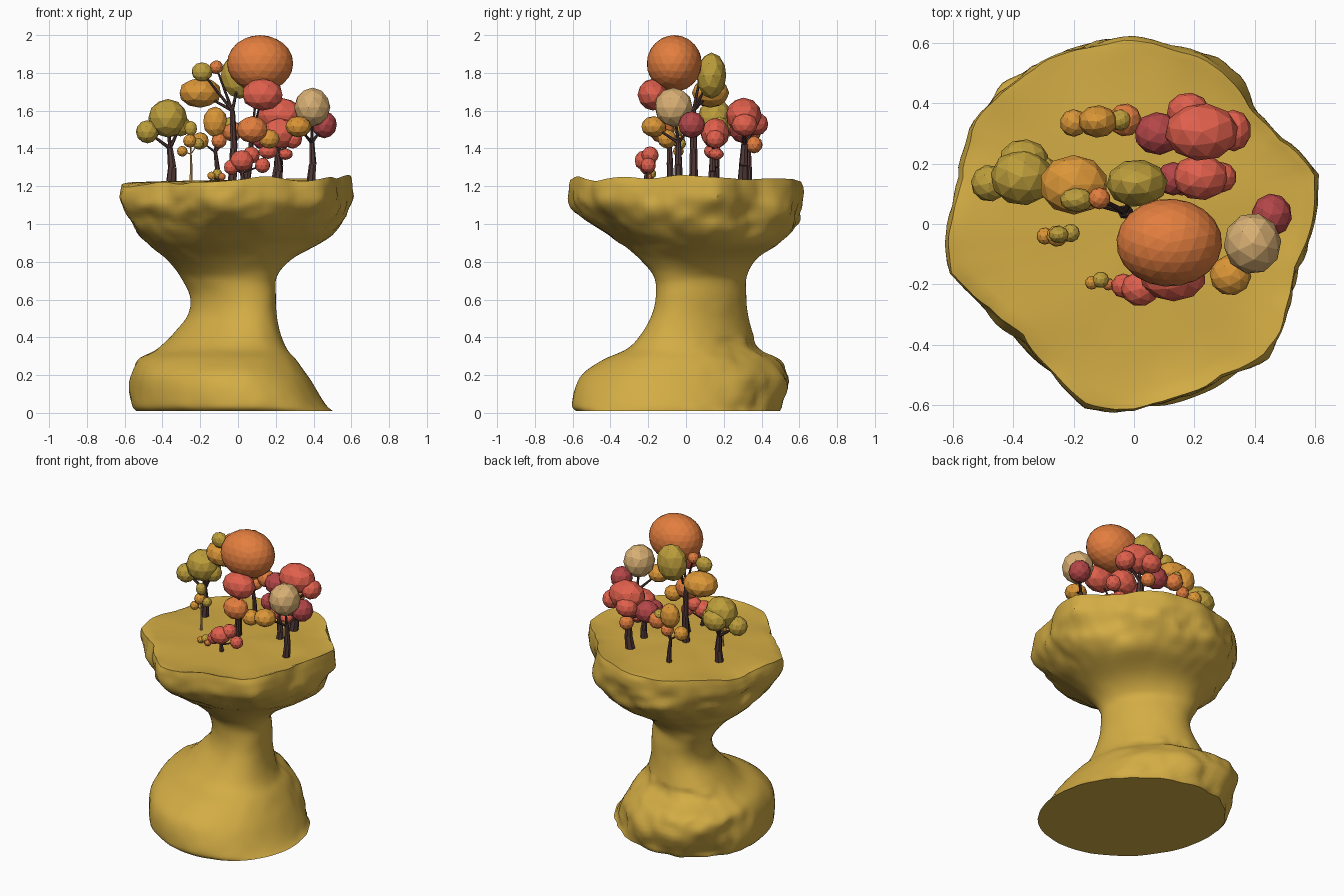
import bpy
import bmesh
import math
import random
from mathutils import Matrix, Vector, noise

random.seed(4)
cube = bpy.data.objects.get("Cube")
if cube:
    bpy.data.objects.remove(cube, do_unlink=True)


# Flat colours
def material(name, red, green, blue):
    mat = bpy.data.materials.new(name)
    mat.use_nodes = True
    colour = [(channel / 255) ** 2.2 for channel in (red, green, blue)] + [1]
    mat.diffuse_color = colour
    shader = next(n for n in mat.node_tree.nodes if n.type == "BSDF_PRINCIPLED")
    shader.inputs["Base Color"].default_value = colour
    shader.inputs["Roughness"].default_value = 0.9
    return mat


ochre = material("ochre_rock", 210, 171, 70)
bark = material("dark_bark", 82, 60, 58)
olive = material("olive_leaves", 188, 157, 62)
orange = material("orange_leaves", 226, 125, 65)
coral = material("coral_leaves", 224, 96, 78)
crimson = material("crimson_leaves", 178, 72, 74)
amber = material("amber_leaves", 218, 149, 58)
tan = material("tan_leaves", 215, 174, 115)
leaf_colours = [olive, orange, coral, crimson, amber, tan]


def add_object(name, bm, materials):
    mesh = bpy.data.meshes.new(name)
    bm.to_mesh(mesh)
    bm.free()
    for mat in materials:
        mesh.materials.append(mat)
    obj = bpy.data.objects.new(name, mesh)
    bpy.context.collection.objects.link(obj)
    return obj


def clamp(value):
    return max(0, min(1, value))


def spline(rows, t):
    """Smooth value between evenly counted rows."""
    i = min(int(t), len(rows) - 2)
    f = t - i
    picked = [rows[max(0, min(len(rows) - 1, i + k))] for k in (-1, 0, 1, 2)]
    return [b + f * (c - a + f * (2 * a - 5 * b + 4 * c - d + f * (3 * (b - c) + d - a))) / 2
            for a, b, c, d in zip(*picked)]


# Rock island: height, left, right, front and back reach of each ring
rock_rings = [
    (0.01, -.54, .50, -.58, .49), (.05, -.56, .46, -.60, .51),
    (.19, -.56, .375, -.56, .54), (.28, -.53, .31, -.44, .50),
    (.34, -.42, .26, -.31, .39), (.42, -.34, .225, -.235, .355),
    (.52, -.265, .205, -.18, .33), (.62, -.255, .20, -.16, .32),
    (.72, -.305, .205, -.17, .32), (.81, -.375, .28, -.24, .37),
    (.90, -.48, .43, -.34, .50), (1.0, -.565, .54, -.455, .60),
    (1.1, -.605, .595, -.595, .62), (1.18, -.61, .61, -.61, .61),
    (1.225, -.60, .605, -.605, .60)]
# Plateau outline, one radius every fifteen degrees
rim_radii = [.59, .62, .554, .548, .59, .60, .61, .61, .62, .62, .62, .587,
             .61, .63, .56, .52, .558, .615, .615, .595, .582, .615, .578, .555]
SIDES = 120
STEPS = 5


def rim_radius(turn):
    t = turn * len(rim_radii)
    i = int(t) % len(rim_radii)
    low, high = rim_radii[i], rim_radii[(i + 1) % len(rim_radii)]
    return low + (high - low) * (t - int(t))


def rim_height(x, y):
    return 0.035 * x - 0.005 * y + 0.035 * noise.noise(Vector((x * 4, y * 4, 7)))


def rock_point(row, turn):
    z, left, right, front, back = row
    angle = turn * math.tau
    # oval rings lean along one diagonal, most of all at the neck
    lean = 0.18 + 0.22 * clamp((z - 0.2) / 0.3) - 0.4 * clamp((z - 0.72) / 0.18)
    oval = Vector(((left + right) / 2 + math.cos(angle + lean / 2) * (right - left) / 2,
                   (front + back) / 2 + math.sin(angle - lean / 2) * (back - front) / 2))
    # the plateau outline takes over towards the top
    size = (right - left + back - front) / 4 / 0.605
    outline = Vector((math.cos(angle), math.sin(angle))) * rim_radius(turn) * size
    x, y = oval.lerp(outline, clamp((z - 0.88) / 0.25))
    # rough under the plateau and behind the foot, smooth elsewhere
    rough = 0.008 + 0.04 * clamp((z - 0.8) / 0.3) - 0.033 * clamp((z - 1.05) / 0.12)
    if z < 0.4 and y > 0:
        rough += 0.03 * min(1, y * 3)
    bump = noise.noise(Vector((x, y, z * 1.3)) * 5) + 0.5 * noise.noise(Vector((x, y, z)) * 13)
    push = 1 + rough * bump / 0.6
    if z > 1.05:
        z += rim_height(x, y) * (z - 1.05) / 0.175
    return Vector((x * push, y * push, z))


bm = bmesh.new()
rings = []
for step in range((len(rock_rings) - 1) * STEPS + 1):
    row = spline(rock_rings, step / STEPS)
    rings.append([bm.verts.new(rock_point(row, s / SIDES)) for s in range(SIDES)])
# Gently dished plateau inside the rim
rim = [v.co.copy() for v in rings[-1]]
for scale, blend, height in ((.96, .6, 1.225), (.9, .1, 1.222), (.7, 0, 1.225), (.4, 0, 1.23), (.1, 0, 1.23)):
    ring = []
    for co in rim:
        x, y = co.x * scale, co.y * scale
        wave = 0.008 * noise.noise(Vector((x * 5, y * 5, 2)))
        ring.append(bm.verts.new((x, y, height + wave + blend * (co.z - height))))
    rings.append(ring)
for lower, upper in zip(rings, rings[1:]):
    for s in range(SIDES):
        n = (s + 1) % SIDES
        bm.faces.new((lower[s], lower[n], upper[n], upper[s]))
bm.faces.new(rings[-1])
bm.faces.new(rings[0][::-1])
rock = add_object("rock_island", bm, [ochre])
bpy.ops.object.select_all(action="DESELECT")
rock.select_set(True)
bpy.context.view_layer.objects.active = rock
bpy.ops.object.shade_smooth_by_angle(angle=math.radians(40))


# Trees
def limb(bm, start, end, thick, thin):
    start, end = Vector(start), Vector(end)
    along = end - start
    turn = along.to_track_quat("Z", "Y").to_matrix().to_4x4()
    bmesh.ops.create_cone(bm, cap_ends=True, segments=7, radius1=thick, radius2=thin,
                          depth=along.length, matrix=Matrix.Translation((start + end) / 2) @ turn)


def tree(name, base, fork, thickness, clumps, wood=bark):
    """Trunk from base to fork, then one branch to each leaf clump."""
    foot = Vector((*base, 1.2))
    fork = Vector(fork)
    bend = foot.lerp(fork, 0.5) + Vector((thickness * 0.4, 0, 0))
    bm = bmesh.new()
    limb(bm, foot, bend, thickness * 1.25, thickness)
    limb(bm, bend, fork, thickness, thickness * 0.7)
    for _, centre, *_ in clumps:
        limb(bm, fork, centre, thickness * 0.45, thickness * 0.25)
    add_object(name + "_trunk", bm, [wood])

    bm = bmesh.new()
    for colour, centre, *size in clumps:
        size = size if len(size) == 3 else size * 3
        place = Matrix.Translation(centre) @ Matrix.Diagonal((*size, 1))
        spin = Matrix.Rotation(random.uniform(0, math.tau), 4, "Z")
        made = bmesh.ops.create_icosphere(bm, subdivisions=3 if size[0] > .15 else 2,
                                          radius=1.02, matrix=place @ spin)
        for face in {f for v in made["verts"] for f in v.link_faces}:
            face.material_index = leaf_colours.index(colour)
    add_object(name + "_crown", bm, leaf_colours)


tree("great_orange_tree", (.04, -.08), (.07, -.09, 1.45), .017, [
    (orange, (.117, -.062, 1.85), .172, .143, .147),
    (coral, (.13, -.175, 1.685), .108, .08, .083),
    (orange, (.075, -.13, 1.5), .082, .068, .07),
    (amber, (.165, -.1, 1.45), .055, .05, .05)])
tree("tall_olive_tree", (-.03, .04), (-.03, .04, 1.6), .02, [
    (olive, (.01, .135, 1.785), .1, .078, .12),
    (amber, (-.2, .13, 1.695), .112, .097, .078),
    (olive, (-.19, .08, 1.805), .055, .04, .05),
    (orange, (-.115, .085, 1.83), .036)])
tree("tan_tree", (.385, -.04), (.39, -.04, 1.43), .02, [
    (tan, (.393, -.065, 1.618), .094, .1, .102),
    (crimson, (.457, .03, 1.525), .066, .07, .07),
    (amber, (.32, -.17, 1.515), .068, .066, .055)])
tree("back_coral_tree", (.2, .3), (.21, .31, 1.42), .025, [
    (coral, (.225, .305, 1.575), .12, .094, .092),
    (coral, (.18, .375, 1.53), .07, .06, .06),
    (coral, (.33, .31, 1.525), .058, .068, .06),
    (crimson, (.08, .3, 1.5), .078, .07, .07),
    (orange, (.19, .36, 1.42), .045)])
tree("middle_coral_tree", (.21, .14), (.21, .14, 1.36), .02, [
    (coral, (.22, .155, 1.48), .092, .075, .08),
    (coral, (.29, .155, 1.45), .05),
    (crimson, (.13, .15, 1.45), .055),
    (coral, (.16, .14, 1.385), .05, .045, .04),
    (coral, (.25, .16, 1.37), .04, .04, .03)])
tree("left_olive_tree", (-.355, .15), (-.36, .16, 1.4), .023, [
    (olive, (-.372, .155, 1.56), .102, .092, .1),
    (olive, (-.48, .135, 1.488), .06),
    (olive, (-.305, .17, 1.52), .055),
    (olive, (-.365, .215, 1.53), .08, .065, .07)])
tree("back_amber_tree", (-.11, .335), (-.12, .335, 1.38), .014, [
    (amber, (-.12, .34, 1.54), .064, .053, .08),
    (amber, (-.2, .335, 1.44), .045),
    (orange, (-.03, .345, 1.49), .054),
    (olive, (-.045, .345, 1.53), .035),
    (orange, (-.1, .34, 1.44), .04)])
tree("small_amber_tree", (-.25, -.035), (-.25, -.035, 1.37), .007, [
    (olive, (-.25, -.035, 1.505), .033, .028, .04),
    (amber, (-.295, -.04, 1.385), .028),
    (olive, (-.21, -.03, 1.425), .03),
    (amber, (-.255, -.04, 1.44), .035)], wood=tan)
tree("coral_shrub", (.02, -.21), (.02, -.21, 1.27), .014, [
    (coral, (.02, -.215, 1.335), .062, .057, .055),
    (coral, (-.035, -.205, 1.3), .04),
    (coral, (.07, -.19, 1.365), .045),
    (coral, (.13, -.2, 1.31), .04)])
tree("tiny_shrub", (-.11, -.19), (-.11, -.19, 1.235), .006, [
    (amber, (-.14, -.195, 1.255), .022),
    (olive, (-.11, -.185, 1.265), .027),
    (orange, (-.085, -.2, 1.25), .02)])
